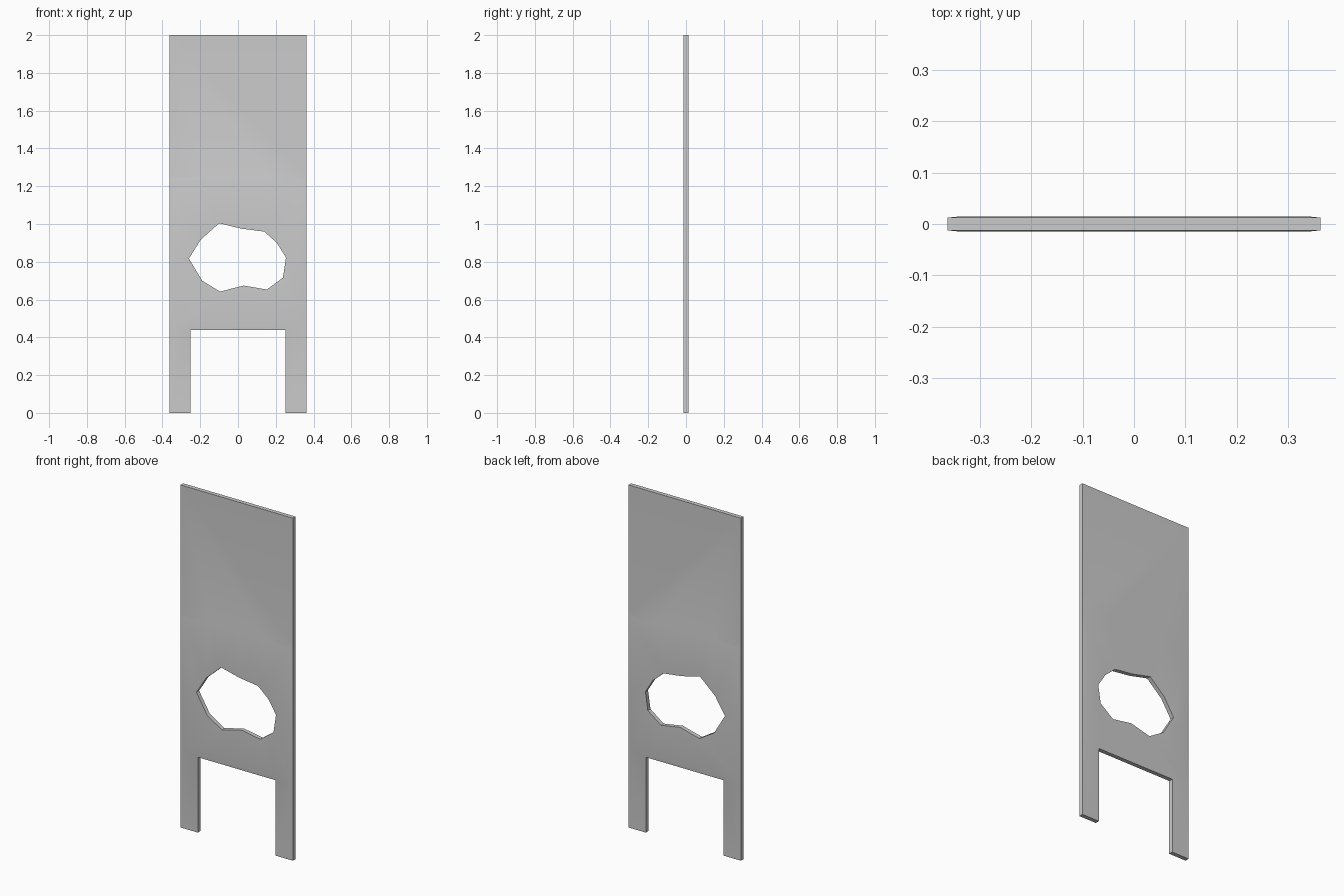
import bpy, bmesh

if "Cube" in bpy.data.objects:
    bpy.data.objects.remove(bpy.data.objects["Cube"])

HALF_T = 0.0123      # half thickness of the sheet
SWELL = 0.0145       # half thickness of the swollen band round the hole
W, LEG, NOTCH, SHOULDER, TOP = 0.363, 0.251, 0.44, 1.25, 2.0

# Irregular hole, clockwise from its left point
hole = [(-.26, .817), (-.197, .917), (-.10, 1.004), (.02, .975), (.138, .96),
        (.206, .90), (.254, .822), (.238, .716), (.153, .653), (.029, .674),
        (-.095, .642), (-.19, .70)]


def box_loop(w, inner, low, high):
    """Twelve points round a rectangle, matching the hole points."""
    return [(-w, .82), (-w, high), (-w / 2, high), (0, high), (w / 2, high), (w, high),
            (w, .82), (w, low), (inner, low), (0, low), (-inner, low), (-w, low)]


bm = bmesh.new()


def add_side(s):
    """One broad side of the panel: hole ring, swollen ring, border, top and legs."""
    def loop(pts, t):
        return [bm.verts.new((x, s * t, z)) for x, z in pts]
    rings = [loop(hole, HALF_T),
             loop(box_loop(W - .02, LEG, NOTCH + .02, SHOULDER - .012), SWELL),
             loop(box_loop(W, LEG, NOTCH, SHOULDER), HALF_T)]
    for a, b in zip(rings, rings[1:]):
        for i in range(12):
            j = (i + 1) % 12
            bm.faces.new((a[i], a[j], b[j], b[i]))
    o = rings[2]
    bm.faces.new(o[1:6] + loop([(W, TOP), (-W, TOP)], HALF_T))
    bm.faces.new([o[7], o[8]] + loop([(LEG, 0), (W, 0)], HALF_T))
    bm.faces.new([o[10], o[11]] + loop([(-W, 0), (-LEG, 0)], HALF_T))


add_side(-1)
n = len(bm.verts)
add_side(1)

# Close the outer edge and the hole wall between the two sides
bm.verts.ensure_lookup_table()
bm.verts.index_update()
for e in [e for e in bm.edges if e.is_boundary and e.verts[0].index < n]:
    a, b = e.verts
    bm.faces.new((a, b, bm.verts[b.index + n], bm.verts[a.index + n]))
bmesh.ops.recalc_face_normals(bm, faces=bm.faces)

mesh = bpy.data.meshes.new("panel")
bm.to_mesh(mesh)
bm.free()
panel = bpy.data.objects.new("panel", mesh)
bpy.context.collection.objects.link(panel)
bpy.context.view_layer.objects.active = panel
panel.select_set(True)
bpy.ops.object.shade_smooth_by_angle()
